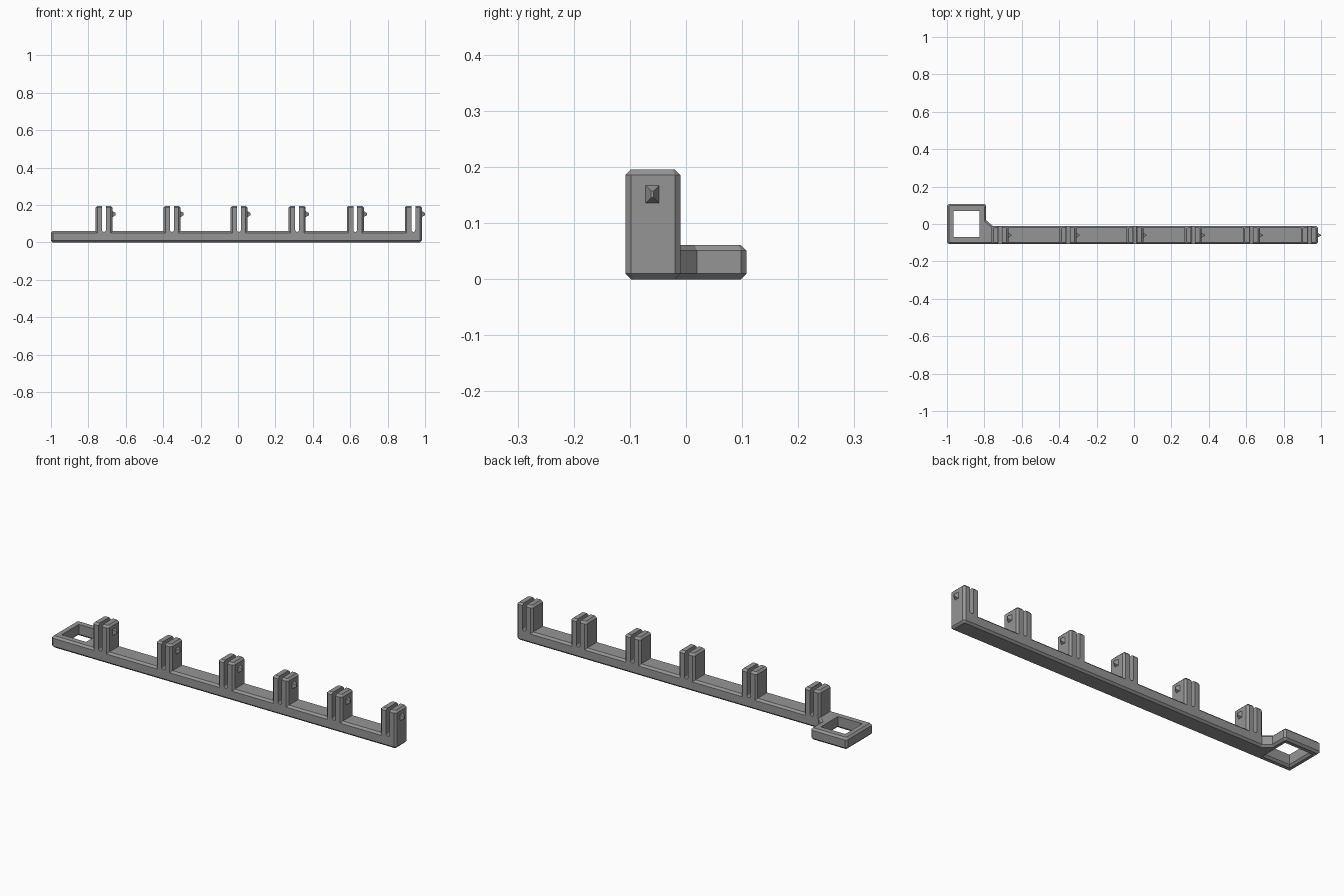
import bpy, bmesh, math
from mathutils import Vector

if "Cube" in bpy.data.objects:
    bpy.data.objects.remove(bpy.data.objects["Cube"])

C = 0.01                      # chamfer size
Y0, Y1 = -0.108, -0.01        # bar depth
TOP = 0.061                   # bar and frame height

grey = bpy.data.materials.new("mid grey")
grey.diffuse_color = (0.3, 0.3, 0.3, 1)
grey.use_nodes = True
grey.node_tree.nodes["Principled BSDF"].inputs["Base Color"].default_value = grey.diffuse_color


def offset(pts, d):
    """Move a counter-clockwise outline inwards by d."""
    out = []
    for i, p in enumerate(pts):
        p, a, b = Vector(p), Vector(pts[i - 1]), Vector(pts[(i + 1) % len(pts)])
        e, f = (p - a).normalized(), (b - p).normalized()
        n, m = Vector((-e.y, e.x)), Vector((-f.y, f.x))
        out.append(p + (n + m) * d / (1 + n.dot(m)))
    return out


def loft(name, pts, levels, to3d=lambda x, y, z: (x, y, z)):
    """Solid through copies of an outline at (height, inset) levels."""
    bm = bmesh.new()
    rings = [[bm.verts.new(to3d(p.x, p.y, z)) for p in offset(pts, d)] for z, d in levels]
    n = len(pts)
    for r, s in zip(rings, rings[1:]):
        for i in range(n):
            j = (i + 1) % n
            bm.faces.new((r[i], r[j], s[j], s[i]))
    bm.faces.new(rings[0][::-1])
    bm.faces.new(rings[-1])
    bmesh.ops.recalc_face_normals(bm, faces=bm.faces)
    me = bpy.data.meshes.new(name)
    bm.to_mesh(me)
    bm.free()
    me.materials.append(grey)
    ob = bpy.data.objects.new(name, me)
    bpy.context.collection.objects.link(ob)
    return ob


def combine(ob, tool, op):
    """Apply a boolean and remove the tool."""
    m = ob.modifiers.new("cut", 'BOOLEAN')
    m.operation, m.object, m.solver = op, tool, 'EXACT'
    bpy.context.view_layer.objects.active = ob
    bpy.ops.object.modifier_apply(modifier=m.name)
    bpy.data.objects.remove(tool)


def cut_rect(x0, x1, y0, y1, c=C):
    return [(x0 + c, y0), (x1 - c, y0), (x1, y0 + c), (x1, y1 - c),
            (x1 - c, y1), (x0 + c, y1), (x0, y1 - c), (x0, y0 + c)]


# base: long bar, square end frame and the diagonal gusset in one outline
outline = [(-1 + C, Y0), (0.983 - C, Y0), (0.983, Y0 + C), (0.983, Y1 - C), (0.983 - C, Y1),
           (-0.755, Y1), (-0.79, 0.02), (-0.79, 0.108 - C), (-0.79 - C, 0.108),
           (-1 + C, 0.108), (-1, 0.108 - C), (-1, Y0 + C)]
rail = loft("rail_with_frame", outline, [(0, C), (C, 0), (TOP - C, 0), (TOP, C)])

# square opening in the frame, flared at the underside
hole = [(-0.965, -0.07), (-0.825, -0.07), (-0.825, 0.07), (-0.965, 0.07)]
combine(rail, loft("opening", hole, [(-0.01, -0.02), (C, 0), (0.1, 0)]), 'DIFFERENCE')

W, S = 0.0455, 0.0105         # half widths of clip and slot
for cx in (-0.7165, -0.353, 0.005, 0.3165, 0.627, 0.9375):
    # upright clip
    clip = loft("clip", cut_rect(cx - W, cx + W, Y0, Y1), [(0.02, 0), (0.196 - C, 0), (0.196, C)])
    combine(rail, clip, 'UNION')
    # round-bottomed slot through the clip
    arc = [(cx + S * math.cos(a), 0.067 + S * math.sin(a))
           for a in (math.pi * (1 + k / 8) for k in range(9))]
    slot = loft("slot", arc + [(cx + S, 0.3), (cx - S, 0.3)], [(-0.2, 0), (0.1, 0)],
                lambda x, z, y: (x, y, z))
    combine(rail, slot, 'DIFFERENCE')
    # small pyramid catch on the right face
    base = [(-0.072, 0.136), (-0.048, 0.136), (-0.048, 0.167), (-0.072, 0.167)]
    loft("catch", base, [(cx + W - 0.003, 0), (cx + W, 0), (cx + W + 0.017, 0.0095)],
         lambda y, z, x: (x, y, z))
